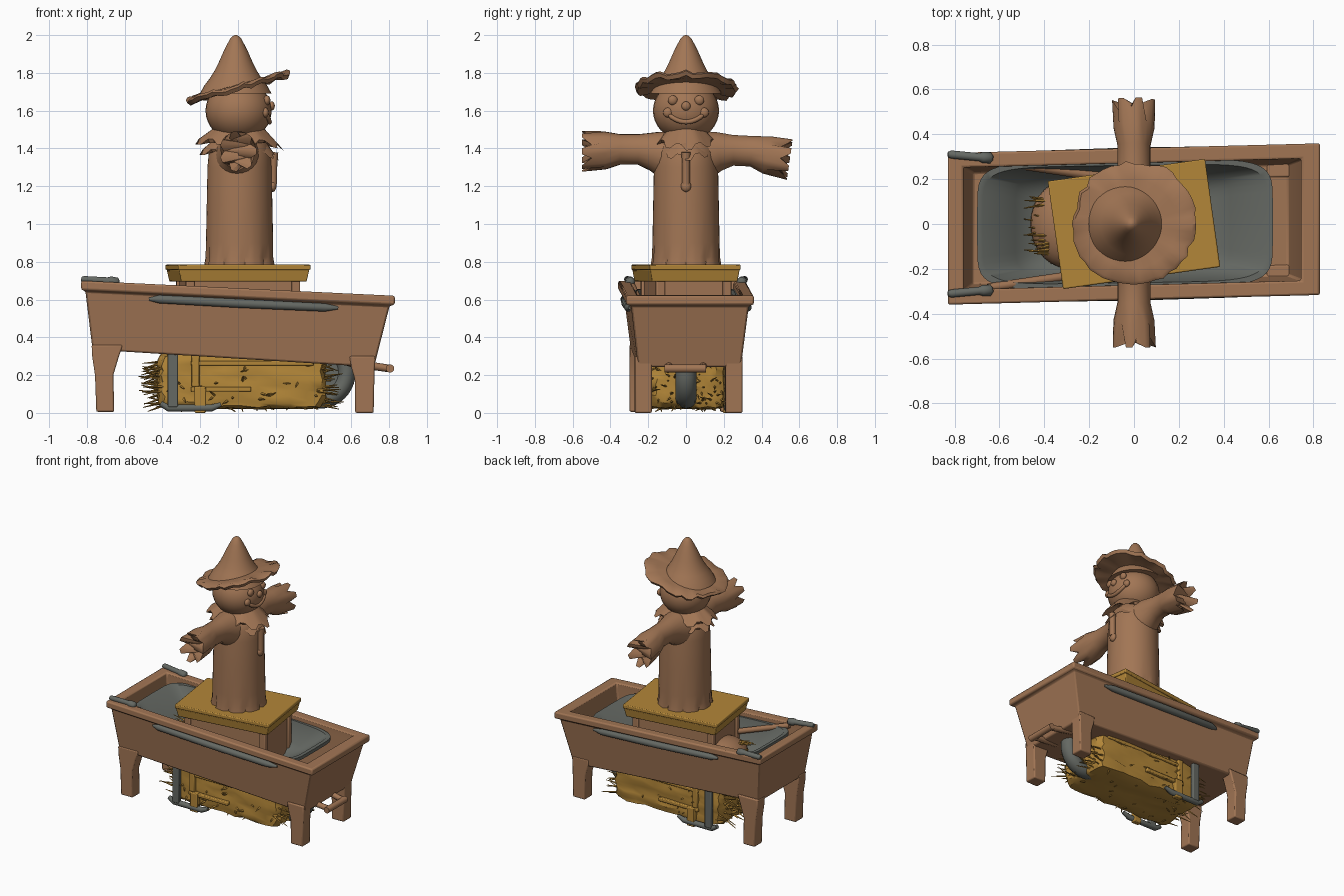
import bpy, bmesh, math, random
from mathutils import Vector, Matrix

if "Cube" in bpy.data.objects:
    bpy.data.objects.remove(bpy.data.objects["Cube"])

random.seed(4)
R = random.uniform


def material(name, rgb):
    m = bpy.data.materials.new(name)
    m.diffuse_color = (*rgb, 1)
    m.use_nodes = True
    m.node_tree.nodes["Principled BSDF"].inputs["Base Color"].default_value = m.diffuse_color
    return m


BROWN = material("warm brown", (0.36, 0.18, 0.09))
STRAW = material("straw yellow", (0.45, 0.24, 0.04))
GREY = material("dull grey", (0.13, 0.14, 0.125))


def finish(name, bm, mat, angle=40, bevel=0.0):
    bmesh.ops.recalc_face_normals(bm, faces=bm.faces[:])
    me = bpy.data.meshes.new(name)
    bm.to_mesh(me)
    bm.free()
    me.materials.append(mat)
    me.shade_smooth()
    me.set_sharp_from_angle(angle=math.radians(angle))
    ob = bpy.data.objects.new(name, me)
    bpy.context.collection.objects.link(ob)
    if bevel:
        b = ob.modifiers.new("bevel", "BEVEL")
        b.width, b.segments, b.limit_method = bevel, 2, "ANGLE"
    return ob


def loft(name, rings, mat, caps=(True, True), angle=40, bevel=0.0):
    bm = bmesh.new()
    vs = [[bm.verts.new(p) for p in r] for r in rings]
    n = len(rings[0])
    for a, b in zip(vs, vs[1:]):
        for i in range(n):
            j = (i + 1) % n
            bm.faces.new((a[i], a[j], b[j], b[i]))
    if caps[0]:
        bm.faces.new(vs[0])
    if caps[1]:
        bm.faces.new(vs[-1])
    return finish(name, bm, mat, angle, bevel)


def rect(x0, x1, y0, y1, z, slope=0.0, yaw=0.0):
    return [(x, y + yaw * x, z + slope * x) for x, y in ((x0, y0), (x1, y0), (x1, y1), (x0, y1))]


def box(name, x0, x1, y0, y1, z0, z1, mat, bevel=0.006, rot=0.0):
    ob = loft(name, [rect(x0, x1, y0, y1, z0), rect(x0, x1, y0, y1, z1)], mat, bevel=bevel)
    ob.rotation_euler.z = rot
    return ob


def tube(name, pts, radii, mat, n=14, squash=1.0, jag=None):
    """Tube along points; jag(ring, side) gives (radius factor, shift along path)."""
    pts = [Vector(p) for p in pts]
    rings = []
    for k, p in enumerate(pts):
        t = (pts[min(k + 1, len(pts) - 1)] - pts[max(k - 1, 0)]).normalized()
        up = Vector((0, 0, 1)) if abs(t.z) < 0.9 else Vector((1, 0, 0))
        u = t.cross(up).normalized()
        w = u.cross(t)
        ring = []
        for i in range(n):
            a = math.tau * i / n
            f, s = jag(k, i) if jag else (1, 0)
            ring.append(p + radii[k] * f * (u * math.cos(a) + w * math.sin(a) * squash) + t * s)
        rings.append(ring)
    return loft(name, rings, mat, angle=55)


def lathe(name, prof, mat, n=40, cx=0.0, sy=1.0, caps=(True, True), jag=None, angle=50):
    rings = []
    for k, (r, z) in enumerate(prof):
        ring = []
        for i in range(n):
            a = math.tau * i / n
            f, dz = jag(k, i) if jag else (1, 0)
            ring.append((cx + r * f * math.cos(a), r * f * sy * math.sin(a), z + dz))
        rings.append(ring)
    return loft(name, rings, mat, caps, angle)


def ball(name, c, r, mat, scale=(1, 1, 1)):
    bm = bmesh.new()
    bmesh.ops.create_uvsphere(bm, u_segments=28, v_segments=18, radius=r)
    bmesh.ops.transform(bm, matrix=Matrix.Translation(c) @ Matrix.Diagonal((*scale, 1)), verts=bm.verts[:])
    return finish(name, bm, mat, 80)


# Wooden trough, slightly sloping and yawed
TR = [(-.72, .69, .25, .33, -.055), (-.76, .745, .272, .62, -.048), (-.76, .745, .272, .66, -.048),
      (-.83, .83, .338, .66, -.048), (-.83, .83, .338, .612, -.048), (-.808, .803, .312, .606, -.048),
      (-.77, .72, .272, .287, -.062)]
loft("trough", [rect(a, b, -h, h, z, s, .026) for a, b, h, z, s in TR], BROWN, bevel=0.01)

# Four tapered trough legs
LEGS = {"left": [(-.775, -.61, .36), (-.772, -.63, .30), (-.757, -.66, .2), (-.75, -.655, .006)],
        "right": [(.59, .727, .30), (.60, .724, .24), (.618, .722, .18), (.62, .718, 0)]}
for side, rows in LEGS.items():
    for s in (-1, 1):
        loft(f"trough_leg_{side}_{'front' if s < 0 else 'back'}",
             [rect(a, b, s * .195, s * .285, z, 0, .02) for a, b, z in rows], BROWN, bevel=0.008)


# Barrow tub inside the trough
def rounded(x0, x1, h, z, n=48, p=0.32):
    out = []
    for i in range(n):
        c, s = math.cos(math.tau * i / n), math.sin(math.tau * i / n)
        x = (x0 + x1) / 2 + (x1 - x0) / 2 * math.copysign(abs(c) ** p, c)
        out.append((x, h * math.copysign(abs(s) ** p, s) + .015 * x, z - .048 * x))
    return out


loft("barrow_tub", [rounded(-.46, .34, .19, .40), rounded(-.56, .45, .25, .47), rounded(-.70, .62, .285, .60),
                    rounded(-.70, .62, .285, .625), rounded(-.675, .595, .262, .625),
                    rounded(-.53, .43, .23, .48), rounded(-.43, .32, .17, .42)], GREY, angle=50)

for s in (-1, 1):
    tag = "front" if s < 0 else "back"
    # Rim bead showing through the trough wall
    tube("tub_rim_" + tag, [(-.47, s * .31 - .012, .602), (-.42, s * .315 - .01, .602), (0, s * .318, .58),
                            (.46, s * .315 + .01, .558), (.53, s * .31 + .012, .556)],
         [.008, .022, .024, .022, .008], GREY)
    # Handle grips and wooden shafts of the barrow
    tube("handle_grip_" + tag, [(-.83, s * .31, .708), (-.815, s * .31, .707), (-.69, s * .298, .70),
                                (-.675, s * .297, .698), (-.64, s * .295, .692), (-.63, s * .294, .69)],
         [.012, .018, .018, .025, .025, .012], GREY)
    tube("barrow_shaft_" + tag, [(-.65, s * .285, .67), (.60, s * .10, .265), (.80, s * .085, .235)],
         [.02, .022, .02], BROWN, n=8)
    # Barrow foot with skid
    box("barrow_foot_" + tag, -.372, -.318, s * .21, s * .24, .03, .36, GREY)
    tube("barrow_skid_" + tag, [(-.41, s * .22, .05), (-.37, s * .22, .026), (-.14, s * .22, .026), (-.09, s * .22, .045)],
         [.015, .02, .02, .012], GREY, n=10)
    # Yellow wooden slats along the bale
    box("slat_post_" + tag, -.23, -.17, s * .195, s * .235, 0, .14, STRAW)
    box("slat_low_" + tag, -.25, .07, s * .195, s * .225, .112, .138, STRAW)
    box("slat_upright_" + tag, -.245, -.205, s * .195, s * .222, .138, .31, STRAW)
    box("slat_high_" + tag, -.25, .40, s * .19, s * .217, .25, .275, STRAW)
tube("barrow_crossbar", [(.805, -.115, .235), (.805, .105, .235)], [.022, .022], BROWN)
tube("barrow_axle", [(.43, -.10, .21), (.43, .10, .21)], [.02, .02], BROWN)

# Wheel
rings = []
for i in range(40):
    a = math.tau * i / 40
    rings.append([(.43 + (.145 + .048 * math.cos(b)) * math.cos(a), .055 * math.sin(b),
                   .215 + (.145 + .048 * math.cos(b)) * math.sin(a)) for b in [math.tau * j / 12 for j in range(12)]])
loft("wheel_tyre", rings + rings[:1], GREY, caps=(False, False), angle=70)
tube("wheel_disc", [(.43, -.02, .215), (.43, .02, .215)], [.14, .14], GREY, n=32)

# Straw bale
bm = bmesh.new()
bmesh.ops.create_cube(bm, size=1)
bmesh.ops.subdivide_edges(bm, edges=bm.edges[:], cuts=9, use_grid_fill=True)
for v in bm.verts:
    x, y, z = v.co * 2
    round_ = 1 - 0.05 * (abs(x) ** 8 + abs(y) ** 8 + abs(z) ** 8 - 1)
    v.co = Vector((.02 + .44 * x * round_, .005 + .20 * y * round_, .17 + .145 * z * round_))
    v.co += Vector((R(-.012, .012), R(-.01, .01), R(-.008, .008)))
finish("straw_bale", bm, STRAW, 35)


# Loose straws: thin three-sided spikes
def spikes(name, items):
    bm = bmesh.new()
    for p, d, length in items:
        d = Vector(d).normalized()
        m = Matrix.Translation(Vector(p) + d * length / 2) @ d.to_track_quat("Z", "Y").to_matrix().to_4x4()
        bmesh.ops.create_cone(bm, cap_ends=True, segments=4, radius1=.008, radius2=.002, depth=length, matrix=m)
    finish(name, bm, STRAW, 30)


items = []
for s in (-1, 1):
    for _ in range(65):
        items.append(((.02 + s * .40, R(-.19, .19), R(.04, .29)), (s, R(-.5, .5), R(-.4, .3)), R(.06, .15)))
    for _ in range(22):
        items.append(((R(-.38, .42), s * .19, R(.05, .28)), (R(-1, 1), s * .6, R(-.4, .4)), R(.03, .06)))
for _ in range(25):
    items.append(((R(-.36, .4), R(-.17, .17), .035), (R(-1, 1), R(-1, 1), -.25), R(.03, .06)))
spikes("loose_straws", items)

# Padded brown lump with straws inside the tub
ball("straw_sack", (-.30, 0, .47), .17, BROWN, (.95, 1.15, .7))
spikes("sack_straws", [((-.38, R(-.14, .14), R(.5, .56)), (-1, R(-.3, .3), R(-.1, .3)), R(.06, .12)) for _ in range(18)])

# Turned pedestal crate under the figure
TURN = math.radians(8.05)
box("crate", -.29, .29, -.185, .185, .40, .72, BROWN, rot=TURN)
for s in (-1, 1):
    for t in (-1, 1):
        box("crate_post", s * .26, s * .305, t * .155, t * .20, .40, .71, BROWN, rot=TURN)
ob = loft("lid_fascia", [rect(-.335, .335, -.228, .228, .695), rect(-.348, .348, -.238, .238, .757)], STRAW, bevel=.005)
ob.rotation_euler.z = TURN
box("lid_board", -.354, .354, -.243, .243, .757, .785, STRAW, rot=TURN)


# Scarecrow robe with notched hem
def hem(k, i):
    notch = i % 5 == 0
    return (.9 if notch else 1.03, .0 if notch else -.008) if k == 0 else ((.95, 0) if k == 1 and notch else (1, 0))


lathe("robe", [(.183, .783), (.180, .825), (.178, .90), (.174, 1.1), (.170, 1.3), (.163, 1.38), (.14, 1.44), (.09, 1.49)],
      BROWN, n=45, cx=.008, jag=hem)

# Sleeves with ragged open cuffs
for s, zs in ((-1, (1.36, 1.385, 1.395, 1.395, 1.39, 1.385, 1.39, 1.395)),
              (1, (1.36, 1.385, 1.39, 1.385, 1.365, 1.345, 1.355, 1.365))):
    ys = (.08, .17, .25, .35, .43, .52, .50, .42)
    jag = lambda k, i, s=s: ((1.12, .03) if i % 3 else (.85, -.02)) if k == 5 else (1, 0)
    tube("sleeve_" + ("right" if s < 0 else "left"), [(0, s * y, z) for y, z in zip(ys, zs)],
         (.125, .095, .074, .074, .092, .088, .06, .04), BROWN, n=21, squash=1.1, jag=jag)


# Ragged collar, in two layers
def points(k, i):
    front = -.03 * max(0, math.cos(math.tau * i / 36)) ** 3
    return (1.06, -.02 + front) if k == 1 and i % 4 < 2 else ((.96, .01 + front) if k == 1 else (1, 0))


for nm, prof in (("collar_upper", [(.13, 1.51), (.222, 1.44), (.20, 1.43), (.12, 1.47)]),
                 ("collar_lower", [(.14, 1.44), (.20, 1.385), (.18, 1.38), (.12, 1.41)])):
    lathe(nm, prof, BROWN, n=36, cx=.005, sy=.72, jag=points, caps=(False, False), angle=35)

# Hanging tie
tube("tie_cord", [(.19, 0, 1.38), (.188, 0, 1.30), (.187, 0, 1.21)], [.024, .02, .02], BROWN)
ball("tie_knot", (.184, 0, 1.20), .027, BROWN, (.7, 1, 1.1))

# Head and face
ball("head", (.003, 0, 1.60), .175, BROWN, (1, 1, .92))
ball("nose", (.178, 0, 1.625), .024, BROWN, (.7, 1, 1))
for s in (-1, 1):
    ball("eye", (.153, s * .07, 1.655), .026, BROWN, (.7, 1, 1))
    ball("cheek", (.145, s * .095, 1.59), .026, BROWN, (.7, 1, 1))
mouth = []
for i in range(13):
    y = -.095 + .19 * i / 12
    z = 1.54 + 4.6 * y * y
    mouth.append((math.sqrt(.175 ** 2 - y * y - ((z - 1.6) / .92) ** 2) + .004, y, z))
tube("mouth", mouth, [.006] + [.013] * 11 + [.006], BROWN, n=10)

# Pointed hat: upright crown and tilted ragged brim
lathe("hat_crown", [(.19, 1.69), (.165, 1.735), (.138, 1.77), (.113, 1.81), (.088, 1.86), (.066, 1.91),
                    (.046, 1.95), (.030, 1.98), (.016, 1.995), (.004, 2.0)], BROWN, cx=-.012, angle=80)
edge = [(R(.94, 1.03), R(-.012, .012)) for _ in range(48)]
brim = lathe("hat_brim", [(.10, .015), (.20, .013), (.27, .012), (.285, 0), (.27, -.02), (.20, -.014), (.10, -.012)],
             BROWN, n=48, jag=lambda k, i: edge[i] if k in (2, 3, 4) else (1, 0), angle=45)
brim.location = (0, 0, 1.725)
brim.rotation_euler.y = math.radians(-15.5)
